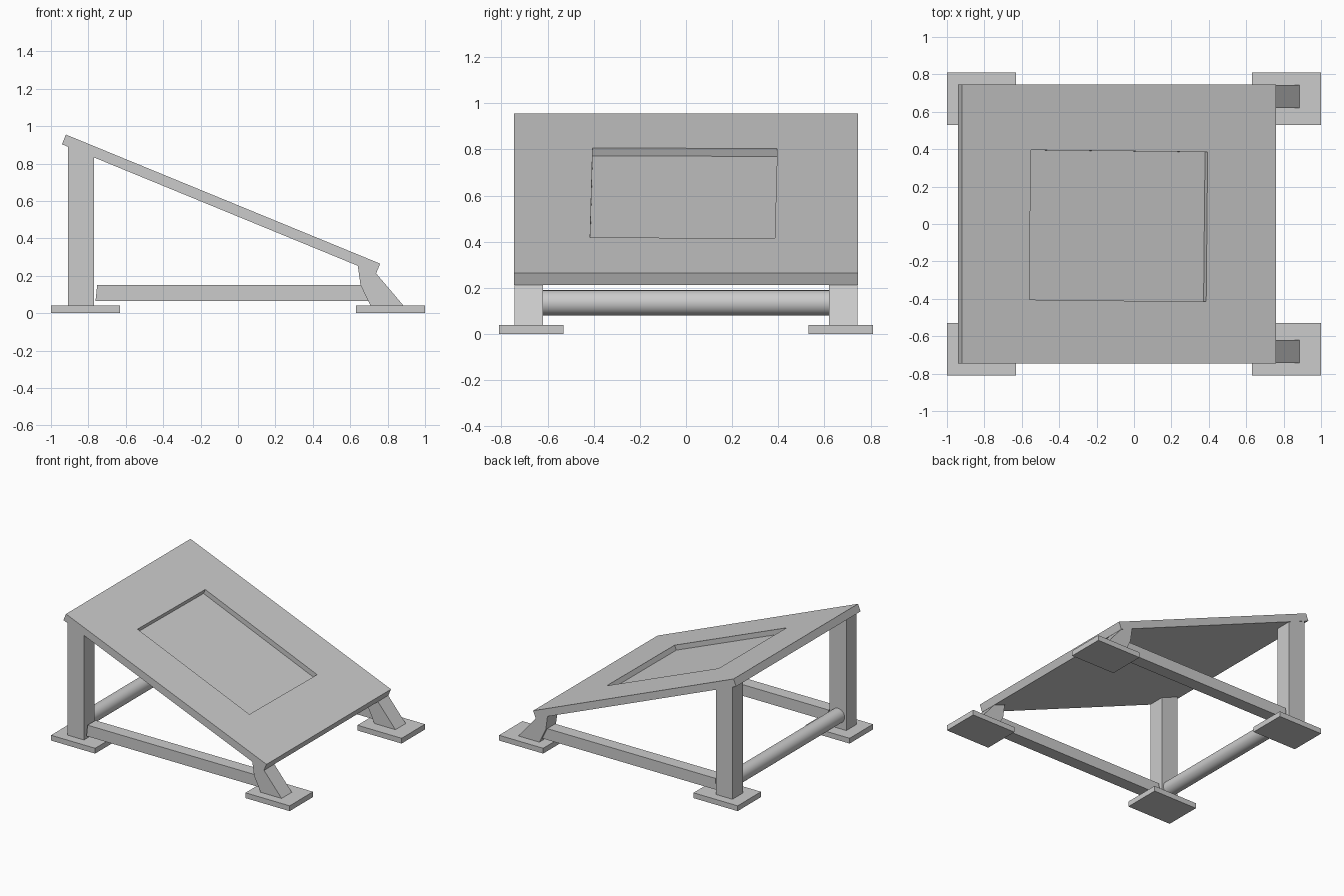
import bpy, bmesh
from math import radians, atan2, hypot
from mathutils import Matrix

if "Cube" in bpy.data.objects:
    bpy.data.objects.remove(bpy.data.objects["Cube"])


def finish(bm, name):
    bmesh.ops.recalc_face_normals(bm, faces=bm.faces)
    me = bpy.data.meshes.new(name)
    bm.to_mesh(me)
    bm.free()
    ob = bpy.data.objects.new(name, me)
    bpy.context.collection.objects.link(ob)
    return ob


def prism(name, profile, y0, y1):
    """Extrude an x-z profile from y0 to y1."""
    bm = bmesh.new()
    face = bm.faces.new([bm.verts.new((x, y0, z)) for x, z in profile])
    ext = bmesh.ops.extrude_face_region(bm, geom=[face])
    verts = [g for g in ext["geom"] if isinstance(g, bmesh.types.BMVert)]
    bmesh.ops.translate(bm, verts=verts, vec=(0, y1 - y0, 0))
    return finish(bm, name)


def box(name, size, matrix):
    bm = bmesh.new()
    bmesh.ops.create_cube(bm, size=1, matrix=matrix @ Matrix.Diagonal((*size, 1)))
    return finish(bm, name)


# Profiles of the parts that repeat on both sides, with their y range
PARTS = {
    "back_foot": ([(-1, 0), (-0.63, 0), (-0.63, 0.04), (-1, 0.04)], 0.53, 0.81),
    "front_foot": ([(0.63, 0), (1, 0), (1, 0.04), (0.63, 0.04)], 0.53, 0.81),
    "back_leg": ([(-0.91, 0.035), (-0.77, 0.035), (-0.77, 0.86), (-0.91, 0.915)], 0.62, 0.743),
    "front_leg": ([(0.71, 0.038), (0.887, 0.038), (0.735, 0.217), (0.72, 0.25),
                   (0.637, 0.28), (0.655, 0.15)], 0.62, 0.743),
    "side_rail": ([(-0.762, 0.065), (0.72, 0.065), (0.69, 0.15), (-0.753, 0.15)], 0.63, 0.725),
}
for name, (profile, y0, y1) in PARTS.items():
    for side, s in (("left", 1), ("right", -1)):
        prism(f"{name}_{side}", profile, s * y0, s * y1)

# Round cross bar between the back legs
bm = bmesh.new()
bmesh.ops.create_cone(bm, cap_ends=True, segments=32, radius1=0.055, radius2=0.055, depth=1.26,
                      matrix=Matrix.Translation((-0.84, 0, 0.135)) @ Matrix.Rotation(radians(90), 4, 'X'))
bar = finish(bm, "cross_bar")
bpy.context.view_layer.objects.active = bar
bar.select_set(True)
bpy.ops.object.shade_smooth_by_angle(angle=radians(40))

# Sloping panel, local origin at the middle of its top face
THICK, DEPTH = 0.056, 0.037
frame = Matrix.Translation((-0.08, 0, 0.61)) @ Matrix.Rotation(atan2(0.69, 1.68), 4, 'Y')
panel = box("panel", (hypot(1.68, 0.69), 1.49, THICK),
            frame @ Matrix.Translation((0, 0, -THICK / 2)))

# Shallow, slightly turned recess in the panel
cutter = box("recess_cutter", (1.022, 0.8, 2 * DEPTH),
             frame @ Matrix.Translation((-0.003, -0.01, 0)) @ Matrix.Rotation(radians(-0.6), 4, 'Z'))
cutter.hide_render = True
mod = panel.modifiers.new("recess", 'BOOLEAN')
mod.operation = 'DIFFERENCE'
mod.solver = 'EXACT'
mod.object = cutter
bpy.context.view_layer.objects.active = panel
bpy.ops.object.modifier_apply(modifier=mod.name)
bpy.data.objects.remove(cutter)
